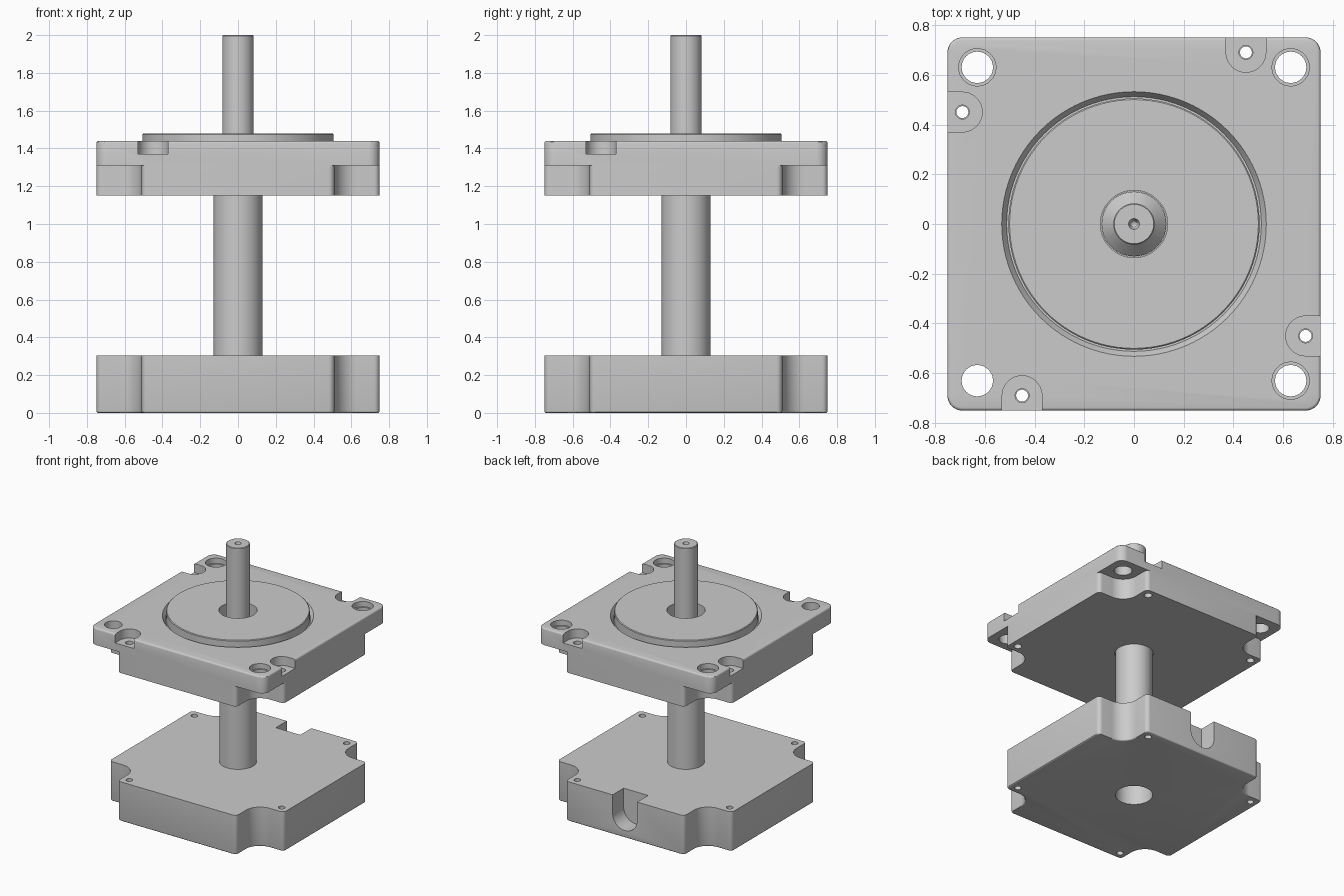
import bpy, bmesh, math
from mathutils import Vector

if "Cube" in bpy.data.objects:
    bpy.data.objects.remove(bpy.data.objects["Cube"])

steel = bpy.data.materials.new("plain_grey")
steel.diffuse_color = (0.6, 0.6, 0.6, 1)
steel.use_nodes = True
steel.node_tree.nodes["Principled BSDF"].inputs["Base Color"].default_value = steel.diffuse_color


def make_object(name, bm):
    bmesh.ops.recalc_face_normals(bm, faces=bm.faces)
    me = bpy.data.meshes.new(name)
    bm.to_mesh(me)
    bm.free()
    me.materials.append(steel)
    ob = bpy.data.objects.new(name, me)
    bpy.context.collection.objects.link(ob)
    return ob


def arc(cx, cy, r, a0, a1, n):
    return [(cx + r * math.cos(math.radians(a0 + (a1 - a0) * i / n)),
             cy + r * math.sin(math.radians(a0 + (a1 - a0) * i / n))) for i in range(n + 1)]


def four_corners(pts):
    out = []
    for k in range(4):
        c, s = round(math.cos(k * math.pi / 2)), round(math.sin(k * math.pi / 2))
        out += [(c * x - s * y, s * x + c * y) for x, y in pts]
    return out


def prism(name, pts, z0, z1, fillet=0, top=True):
    """Extrude an outline; optionally round its top or bottom rim."""
    bm = bmesh.new()
    f = bm.faces.new([bm.verts.new((x, y, z0)) for x, y in pts])
    ext = bmesh.ops.extrude_face_region(bm, geom=[f])
    for v in ext["geom"]:
        if isinstance(v, bmesh.types.BMVert):
            v.co.z = z1
    if fillet:
        zr = z1 if top else z0
        rim = [e for e in bm.edges if all(abs(v.co.z - zr) < 1e-5 for v in e.verts)]
        bmesh.ops.bevel(bm, geom=rim, offset=fillet, segments=3, profile=0.5, affect='EDGES')
    return make_object(name, bm)


def lathe(name, prof, n=64, at=(0, 0), closed=False):
    """Spin (radius, z) points about a vertical axis; r = 0 ends close to a point."""
    bm = bmesh.new()
    rings = []
    for r, z in prof:
        if r == 0:
            rings.append([bm.verts.new((at[0], at[1], z))] * n)
        else:
            rings.append([bm.verts.new((at[0] + r * math.cos(2 * math.pi * i / n),
                                        at[1] + r * math.sin(2 * math.pi * i / n), z)) for i in range(n)])
    if closed:
        rings.append(rings[0])
    for a, b in zip(rings, rings[1:]):
        for i in range(n):
            j = (i + 1) % n
            vs = list(dict.fromkeys((a[i], a[j], b[j], b[i])))
            bm.faces.new(vs)
    return make_object(name, bm)


def drill(r, z0, z1, at=(0, 0), n=32):
    return lathe("cutter", [(0, z0), (r, z0), (r, z1), (0, z1)], n, at)


def boolean(ob, others, op='DIFFERENCE'):
    bpy.context.view_layer.objects.active = ob
    for c in others:
        c.hide_render = True
        m = ob.modifiers.new("cut", 'BOOLEAN')
        m.operation, m.solver, m.object = op, 'EXACT', c
        bpy.ops.object.modifier_apply(modifier=m.name)
        bpy.data.objects.remove(c)


def smooth(ob):
    bpy.ops.object.select_all(action='DESELECT')
    ob.select_set(True)
    bpy.context.view_layer.objects.active = ob
    bpy.ops.object.shade_smooth_by_angle(angle=math.radians(30))


# Outlines: square with scooped corners, and plain rounded square
scooped = four_corners(arc(.72, .48, .03, 0, 90, 6) + arc(.63, .63, .12, 270, 180, 14)
                       + arc(.48, .72, .03, 0, 90, 6))
rounded = four_corners(arc(.69, .69, .06, 0, 90, 10))
screws = four_corners([(.45, .69)])
corners = four_corners([(.63, .63)])

# Rear cover with shaft bore, screw holes and cable slot in the back
rear = prism("rear_cover", scooped, 0, .305, .01, top=False)
slot = [(.105, .4)] + [(-.105, .4)] + arc(0, .16, .105, 180, 360, 20)
bm = bmesh.new()
f = bm.faces.new([bm.verts.new((x, .615, z)) for x, z in slot])
ext = bmesh.ops.extrude_face_region(bm, geom=[f])
bmesh.ops.translate(bm, vec=Vector((0, .3, 0)),
                    verts=[v for v in ext["geom"] if isinstance(v, bmesh.types.BMVert)])
boolean(rear, [make_object("cutter", bm), drill(.131, -.1, .5, n=64)]
        + [drill(.024, -.1, .5, p, 24) for p in screws])
smooth(rear)

# Front cover: scooped body, mounting flange and raised pilot disc
front = prism("front_cover", scooped, 1.15, 1.33)
flange = prism("flange", rounded, 1.31, 1.44, .012)
pilot = lathe("pilot", [(0, 1.38), (.505, 1.38), (.505, 1.475), (.5, 1.48), (0, 1.48)], 96)
groove = lathe("groove", [(.505, 1.41), (.512, 1.41), (.532, 1.44), (.532, 1.5), (.505, 1.5)], 96, closed=True)
boolean(flange, [groove])
boolean(front, [flange, pilot], 'UNION')

# Corner mounting holes, three of them counterbored
cuts = [drill(.063, 1, 1.6, p) for p in corners]
cuts += [drill(.075, 1.40, 1.6, p) for p in corners if p[0] + p[1] > -1]

# U-shaped screw pockets open to each side
for k in range(4):
    u = arc(.45, .69, .08, 180, 360, 20) + [(.53, .9), (.37, .9)]
    a = k * math.pi / 2
    u = [(math.cos(a) * x - math.sin(a) * y, math.sin(a) * x + math.cos(a) * y) for x, y in u]
    cuts.append(prism("cutter", u, 1.37, 1.6))
cuts += [drill(.028, 1, 1.6, p, 24) for p in screws]
cuts.append(drill(.135, 1, 1.6, n=64))
boolean(front, cuts)
smooth(front)

# Stepped shaft with a centre-drilled tip
shaft = lathe("shaft", [(0, .15), (.13, .15), (.13, 1.36), (.083, 1.41), (.083, 1.996),
                        (.079, 2), (.022, 2), (.012, 1.97), (0, 1.96)])
smooth(shaft)
